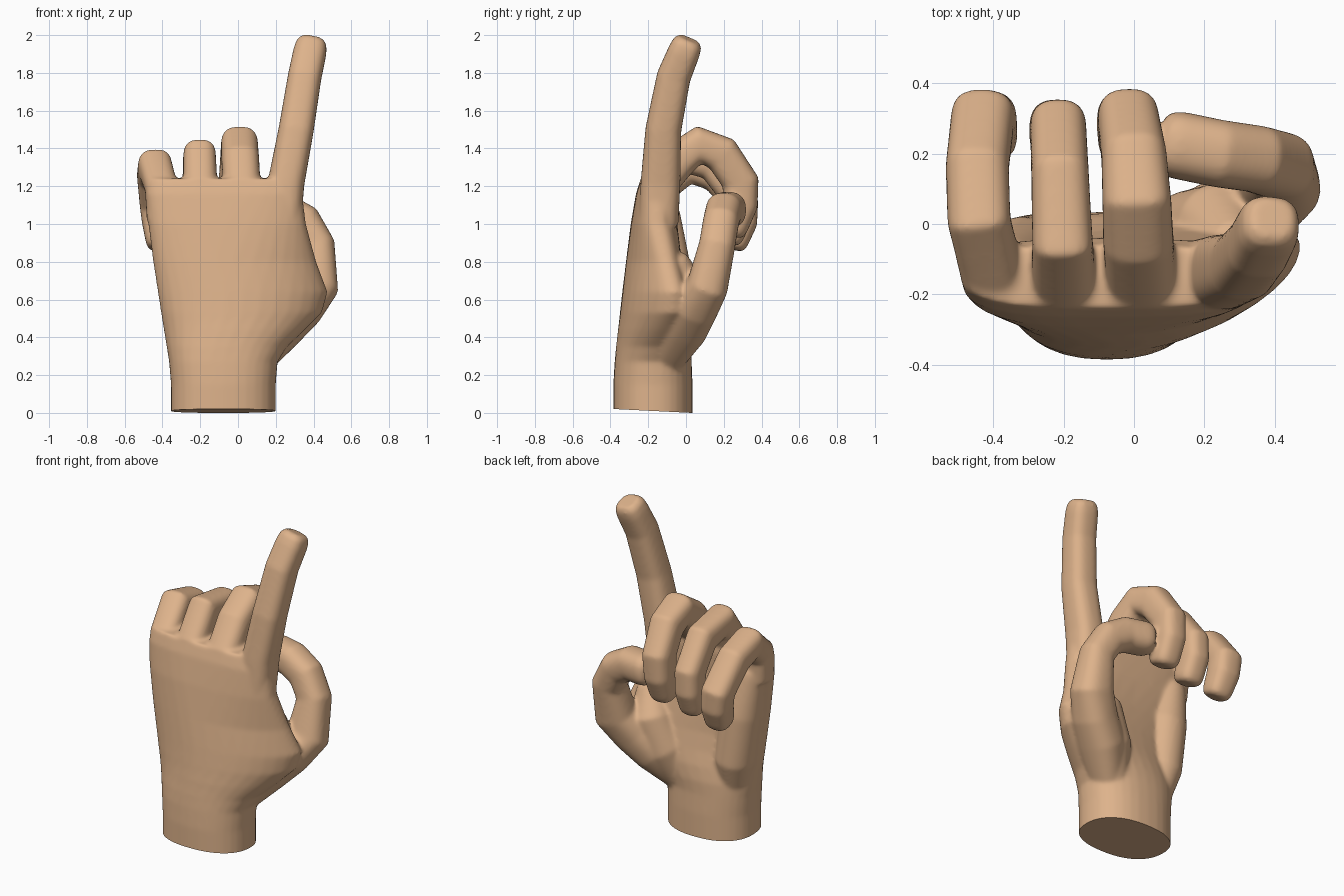
import bpy, bmesh, math
from mathutils import Vector

skin = bpy.data.materials.new("tan skin")
skin.diffuse_color = (0.73, 0.45, 0.26, 1)
SIDES = 32
parts = []


def super_point(a, n):
    """Unit superellipse point at angle a; n = 2 is round, higher is boxier."""
    c, s = math.cos(a), math.sin(a)
    return (math.copysign(abs(c) ** (2 / n), c), math.copysign(abs(s) ** (2 / n), s))


def loft(name, rings):
    """Closed skin through a list of equal-length rings."""
    bm = bmesh.new()
    loops = [[bm.verts.new(p) for p in ring] for ring in rings]
    for a, b in zip(loops, loops[1:]):
        for i in range(SIDES):
            j = (i + 1) % SIDES
            bm.faces.new((a[i], a[j], b[j], b[i]))
    bm.faces.new(loops[0][::-1])
    bm.faces.new(loops[-1])
    bmesh.ops.recalc_face_normals(bm, faces=bm.faces)
    mesh = bpy.data.meshes.new(name)
    bm.to_mesh(mesh)
    bm.free()
    obj = bpy.data.objects.new(name, mesh)
    bpy.context.collection.objects.link(obj)
    parts.append(obj)


def digit(name, path, side=(1, 0, 0), n=2.7, tip=0.05):
    """Tube along (x, y, z, half width, half thickness), with a rounded tip."""
    pts = [Vector(p[:3]) for p in path]
    size = [p[3:] for p in path]
    end = (pts[-1] - pts[-2]).normalized()
    pts += [pts[-1] + end * tip * 0.65, pts[-1] + end * tip]
    w, t = size[-1]
    size += [(w * 0.92, t * 0.92), (w * 0.68, t * 0.68)]
    rings = []
    for i, p in enumerate(pts):
        before = (p - pts[i - 1]).normalized() if i else Vector()
        after = (pts[i + 1] - p).normalized() if i + 1 < len(pts) else Vector()
        d = (before + after).normalized()
        u = (Vector(side) - d * d.dot(Vector(side))).normalized()
        v = d.cross(u)
        ring = []
        for k in range(SIDES):
            a, b = super_point(2 * math.pi * k / SIDES, n)
            ring.append(p + u * a * size[i][0] + v * b * size[i][1])
        rings.append(ring)
    loft(name, rings)


# palm and wrist: z, left, right, back of hand, palm side, thumb-edge sweep, boxiness
palm = [
    (-0.12, -0.355, 0.20, -0.385, 0.035, 0.00, 2.3),
    (0.15, -0.355, 0.20, -0.385, 0.035, 0.00, 2.3),
    (0.27, -0.365, 0.21, -0.378, 0.03, 0.00, 2.3),
    (0.35, -0.378, 0.26, -0.373, 0.03, 0.02, 2.2),
    (0.44, -0.393, 0.355, -0.367, 0.02, 0.06, 2.1),
    (0.53, -0.408, 0.445, -0.36, 0.00, 0.11, 2.1),
    (0.64, -0.425, 0.475, -0.348, -0.02, 0.12, 2.1),
    (0.80, -0.45, 0.415, -0.325, -0.04, 0.08, 2.2),
    (1.00, -0.475, 0.36, -0.295, -0.05, 0.02, 2.6),
    (1.16, -0.49, 0.34, -0.265, -0.04, 0.00, 3.0),
    (1.24, -0.475, 0.32, -0.24, -0.06, 0.00, 3.0),
]
rings = []
for z, x0, x1, y0, y1, sweep, n in palm:
    ring = []
    for k in range(SIDES):
        a, b = super_point(2 * math.pi * k / SIDES, n)
        ring.append(((x0 + x1) / 2 + a * (x1 - x0) / 2,
                     (y0 + y1) / 2 + b * (y1 - y0) / 2 + sweep * ((a + 1) / 2) ** 3, z))
    rings.append(ring)
loft("palm", rings)

# fleshy pads on the little-finger side and at the thumb root
digit("heel_pad", [(-0.24, -0.16, 0.22, 0.08, 0.10), (-0.28, -0.10, 0.50, 0.12, 0.13),
                   (-0.32, -0.10, 0.80, 0.12, 0.12), (-0.37, -0.12, 1.05, 0.09, 0.09)], n=2)
digit("thumb_pad", [(0.06, -0.14, 0.22, 0.09, 0.11), (0.17, -0.04, 0.48, 0.14, 0.14),
                    (0.25, 0.00, 0.66, 0.13, 0.12), (0.28, -0.05, 0.78, 0.09, 0.08)], n=2)

# raised index finger
digit("index_finger", [(0.225, -0.145, 1.00, 0.11, 0.105), (0.255, -0.135, 1.22, 0.097, 0.105),
                       (0.308, -0.12, 1.50, 0.093, 0.095), (0.353, -0.065, 1.78, 0.089, 0.09),
                       (0.381, -0.01, 1.913, 0.088, 0.085)], tip=0.073)

# curled fingers
digit("middle_finger", [(0.02, -0.155, 1.02, 0.10, 0.095), (0.02, -0.15, 1.20, 0.10, 0.10),
                        (0.012, -0.04, 1.34, 0.10, 0.10),
                        (0.008, 0.07, 1.42, 0.098, 0.10), (0.00, 0.19, 1.37, 0.093, 0.10),
                        (-0.016, 0.29, 1.22, 0.087, 0.098), (-0.022, 0.285, 1.10, 0.084, 0.095),
                        (-0.022, 0.245, 0.99, 0.08, 0.085)])
digit("ring_finger", [(-0.20, -0.155, 1.02, 0.093, 0.095), (-0.20, -0.145, 1.21, 0.091, 0.10),
                      (-0.203, -0.05, 1.36, 0.086, 0.098), (-0.21, 0.14, 1.325, 0.082, 0.095),
                      (-0.215, 0.265, 1.16, 0.08, 0.093), (-0.218, 0.265, 1.05, 0.08, 0.09),
                      (-0.215, 0.23, 0.95, 0.078, 0.082)])
digit("little_finger", [(-0.395, -0.15, 1.02, 0.088, 0.09), (-0.405, -0.13, 1.19, 0.088, 0.09),
                        (-0.44, 0.01, 1.305, 0.09, 0.095), (-0.445, 0.16, 1.26, 0.09, 0.092),
                        (-0.43, 0.295, 1.10, 0.09, 0.092), (-0.42, 0.29, 1.01, 0.088, 0.088),
                        (-0.41, 0.255, 0.92, 0.08, 0.08)])

# thumb, folding across the front of the curled fingers
digit("thumb", [(0.06, -0.14, 0.24, 0.09, 0.09), (0.23, -0.015, 0.45, 0.13, 0.12),
                (0.33, 0.045, 0.56, 0.125, 0.125),
                (0.41, 0.115, 0.675, 0.11, 0.125), (0.415, 0.165, 0.89, 0.096, 0.098),
                (0.345, 0.185, 1.01, 0.095, 0.10), (0.24, 0.20, 1.068, 0.096, 0.10),
                (0.12, 0.225, 1.075, 0.096, 0.097)], (0, 1, 0), 2.4)

# fuse the parts into one continuous skin
bpy.ops.object.select_all(action='DESELECT')
for part in parts:
    part.select_set(True)
hand = parts[0]
bpy.context.view_layer.objects.active = hand
bpy.ops.object.join()
hand.name = "hand"
fuse = hand.modifiers.new("fuse", 'REMESH')
fuse.mode = 'VOXEL'
fuse.voxel_size = 0.01
relax = hand.modifiers.new("relax", 'SMOOTH')
relax.factor = 0.5
relax.iterations = 14
bpy.ops.object.modifier_apply(modifier=fuse.name)
bpy.ops.object.modifier_apply(modifier=relax.name)

# flat, slightly tilted cut through the wrist
bm = bmesh.new()
bm.from_mesh(hand.data)
cut = bmesh.ops.bisect_plane(bm, geom=bm.verts[:] + bm.edges[:] + bm.faces[:],
                             plane_co=(0, 0.03, 0), plane_no=(0, 0.05, 1), clear_inner=True)
rim = [e for e in cut["geom_cut"] if isinstance(e, bmesh.types.BMEdge)]
bmesh.ops.contextual_create(bm, geom=rim)
bmesh.ops.recalc_face_normals(bm, faces=bm.faces)
bm.to_mesh(hand.data)
bm.free()

hand.data.materials.clear()
hand.data.materials.append(skin)
bpy.ops.object.shade_smooth_by_angle(angle=math.radians(40))
